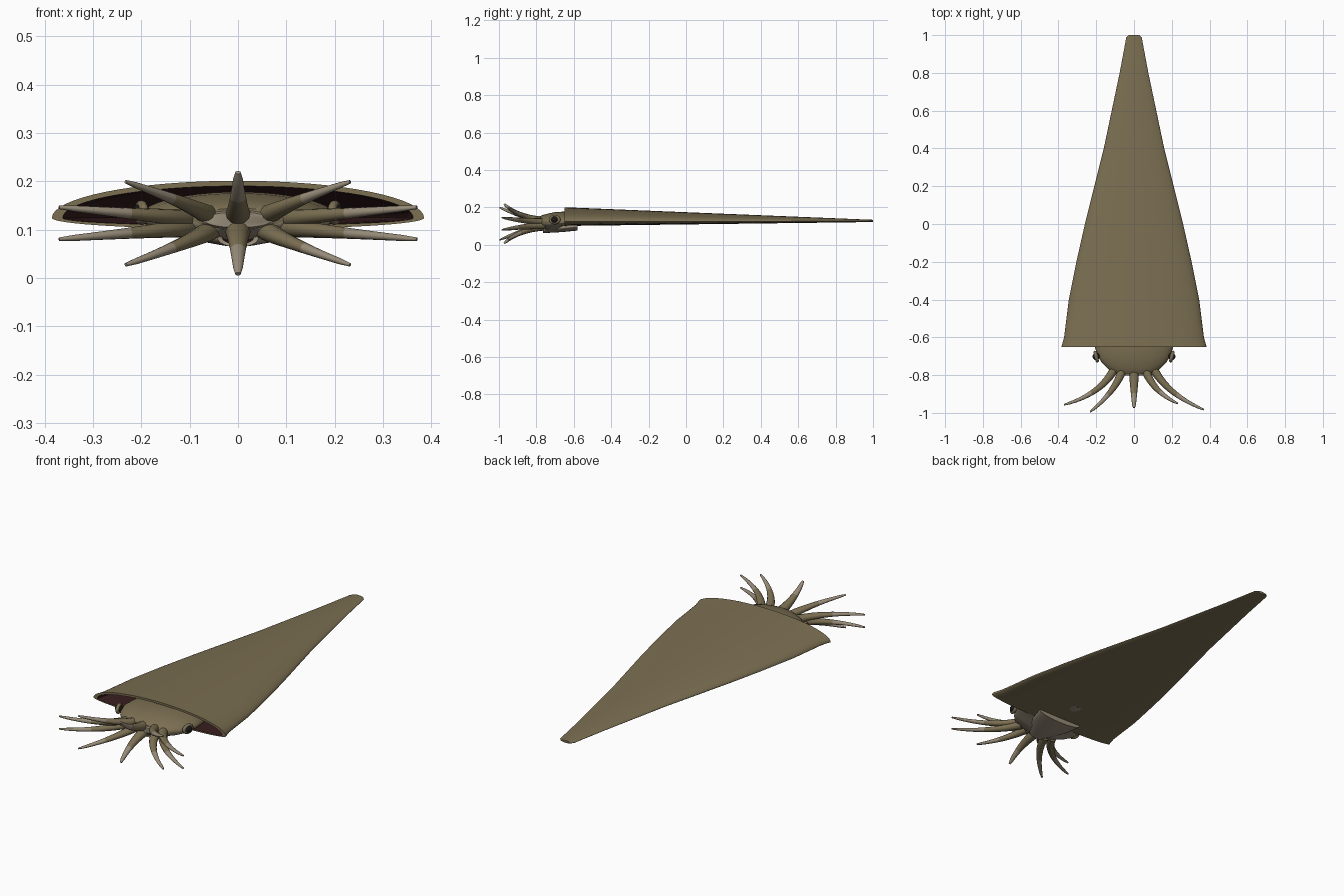
import bpy, bmesh, math
from mathutils import Vector

old = bpy.data.objects.get("Cube")
if old:
    bpy.data.objects.remove(old, do_unlink=True)


def material(name, rgb):
    m = bpy.data.materials.new(name)
    m.use_nodes = True
    col = (*rgb, 1)
    m.diffuse_color = col
    bsdf = m.node_tree.nodes["Principled BSDF"]
    bsdf.inputs["Base Color"].default_value = col
    bsdf.inputs["Roughness"].default_value = 0.8
    return m


OLIVE = material("olive", (0.2, 0.16, 0.085))
PALE = material("pale tan", (0.31, 0.26, 0.19))
MAROON = material("dark maroon", (0.04, 0.013, 0.014))
BLACK = material("pupil black", (0.01, 0.01, 0.01))


def loft(name, rings, mats, rule=None, caps=(True, True)):
    """Skin a list of closed rings; rule(ring_index, centre, normal) picks a material."""
    bm = bmesh.new()
    rows = [[bm.verts.new(p) for p in ring] for ring in rings]
    n = len(rows[0])
    index = {}
    for k in range(len(rows) - 1):
        for i in range(n):
            j = (i + 1) % n
            f = bm.faces.new((rows[k][i], rows[k][j], rows[k + 1][j], rows[k + 1][i]))
            index[f] = k
    if caps[0]:
        index[bm.faces.new(rows[0])] = 0
    if caps[1]:
        index[bm.faces.new(rows[-1])] = len(rows) - 2
    bmesh.ops.recalc_face_normals(bm, faces=bm.faces)
    for f, k in index.items():
        f.smooth = True
        if rule:
            f.material_index = rule(k, f.calc_center_median(), f.normal)
    me = bpy.data.meshes.new(name)
    bm.to_mesh(me)
    bm.free()
    ob = bpy.data.objects.new(name, me)
    bpy.context.collection.objects.link(ob)
    for m in mats:
        me.materials.append(m)
    bpy.ops.object.select_all(action='DESELECT')
    ob.select_set(True)
    bpy.context.view_layer.objects.active = ob
    bpy.ops.object.shade_smooth_by_angle(angle=math.radians(50))
    return ob


def oval(y, zc, half_w, up, down, n=48):
    """Ring facing along y with separate upper and lower heights."""
    pts = []
    for i in range(n):
        a = 2 * math.pi * i / n
        s = math.sin(a)
        pts.append(Vector((half_w * math.cos(a), y, zc + s * (up if s > 0 else down))))
    return pts


# Conical shell: wide low dome above, shallow curve below, hollow inside
outline = [(-0.65, 0.385), (-0.635, 0.38), (-0.6, 0.37), (-0.4, 0.345), (-0.2, 0.305),
           (0, 0.26), (0.2, 0.21), (0.4, 0.16), (0.6, 0.118), (0.8, 0.076),
           (0.96, 0.046), (0.985, 0.042), (1.0, 0.028)]


def shell_ring(y, w, inset=0.0):
    t = (y + 0.65) / 1.65
    up, down = 0.077 + (0.007 - 0.077) * t, 0.023 + (0.005 - 0.023) * t
    return oval(y, 0.124 + 0.003 * t, w - 2 * inset, up - inset, down - inset * 0.7, 64)


inner = [shell_ring(y, w, 0.011) for y, w in reversed(outline[:9])]
outer = [shell_ring(y, w) for y, w in outline]
loft("shell", inner + outer, [OLIVE, MAROON],
     lambda k, c, n: 1 if k < len(inner) - 1 else 0)

# Head with a blunt front, tucked into the shell opening
head = [(-0.795, 0.09, 0.022), (-0.785, 0.11, 0.03), (-0.765, 0.14, 0.038),
        (-0.735, 0.17, 0.046), (-0.7, 0.192, 0.053), (-0.65, 0.208, 0.056),
        (-0.58, 0.205, 0.055), (-0.5, 0.17, 0.045), (-0.44, 0.1, 0.025)]
loft("head", [oval(y, 0.122, w, h, min(h, 0.046 if y < -0.66 else 0.019)) for y, w, h in head],
     [OLIVE, PALE], lambda k, c, n: 1 if n.z < -0.35 else 0)

# Funnel under the head
funnel = [(-0.745, 0.03, 0.01), (-0.762, 0.032, 0.012), (-0.765, 0.042, 0.018),
          (-0.73, 0.065, 0.021), (-0.66, 0.11, 0.024), (-0.58, 0.13, 0.024)]
loft("funnel", [oval(y, 0.082 + 0.1 * (y + 0.765), w, h, h) for y, w, h in funnel],
     [PALE, MAROON], lambda k, c, n: 1 if k == 0 else 0, (True, True))

# Mouth disc between the arms
loft("mouth_disc", [oval(-0.79, 0.12, 0.085, 0.022, 0.022),
                    oval(-0.803, 0.12, 0.07, 0.016, 0.016)], [PALE])

# Eyes: raised lid ring with a dark pupil
for side, label in ((1, "left"), (-1, "right")):
    spot = Vector((side * 0.2, -0.702, 0.135))
    tilt = (0, side * math.pi / 2, -side * 0.25)
    bpy.ops.mesh.primitive_torus_add(location=spot, rotation=tilt, major_radius=0.023,
                                     minor_radius=0.009, major_segments=24, minor_segments=10)
    lid = bpy.context.object
    lid.name = label + "_eyelid"
    lid.scale.x = 0.8
    lid.data.materials.append(OLIVE)
    bpy.ops.object.shade_smooth()
    bpy.ops.mesh.primitive_uv_sphere_add(location=spot, rotation=tilt, radius=0.019,
                                         segments=20, ring_count=12)
    eye = bpy.context.object
    eye.name = label + "_eye"
    eye.data.materials.append(BLACK)
    bpy.ops.object.shade_smooth()


# Arms: tapered tubes that bend outward from the front of the head
def arm(name, root, bend, tip, base_r=0.024, tip_r=0.006, steps=12, sides=12):
    rings = []
    for k in range(steps + 1):
        t = k / steps
        p = root * (1 - t) ** 2 + bend * (2 * t * (1 - t)) + tip * t * t
        d = ((bend - root) * (1 - t) + (tip - bend) * t).normalized()
        u = d.cross(Vector((0, 0, 1))).normalized()
        v = u.cross(d)
        r = base_r + (tip_r - base_r) * t
        if k == steps:
            r *= 0.7
        rings.append([p + r * (u * math.cos(a) + v * 0.85 * math.sin(a))
                      for a in (2 * math.pi * i / sides for i in range(sides))])
    loft(name, rings, [OLIVE, PALE], lambda k, c, n: 1 if k > steps * 0.55 else 0)


CENTRE_Z = 0.113
for up, row in ((1, "upper"), (-1, "lower")):
    tip_z = CENTRE_Z + up * 0.105
    arm(row + "_middle_arm", Vector((0, -0.77, CENTRE_Z + up * 0.014)),
        Vector((0, -0.9, CENTRE_Z + up * 0.035)), Vector((0, -0.972, tip_z)), 0.028, 0.008)
    for side, label, inner_y, outer_y in ((1, "left", -0.95, -0.983),
                                          (-1, "right", -0.995, -0.957)):
        arm(f"{row}_{label}_inner_arm",
            Vector((side * 0.06, -0.77, CENTRE_Z + up * 0.016)),
            Vector((side * 0.1, -0.89, CENTRE_Z + up * 0.04)),
            Vector((side * 0.232, inner_y, CENTRE_Z + up * 0.086)))
        arm(f"{row}_{label}_outer_arm",
            Vector((side * 0.1, -0.76, CENTRE_Z + up * 0.009)),
            Vector((side * 0.17, -0.9, CENTRE_Z + up * 0.016)),
            Vector((side * 0.37, outer_y, CENTRE_Z + up * 0.033)))
